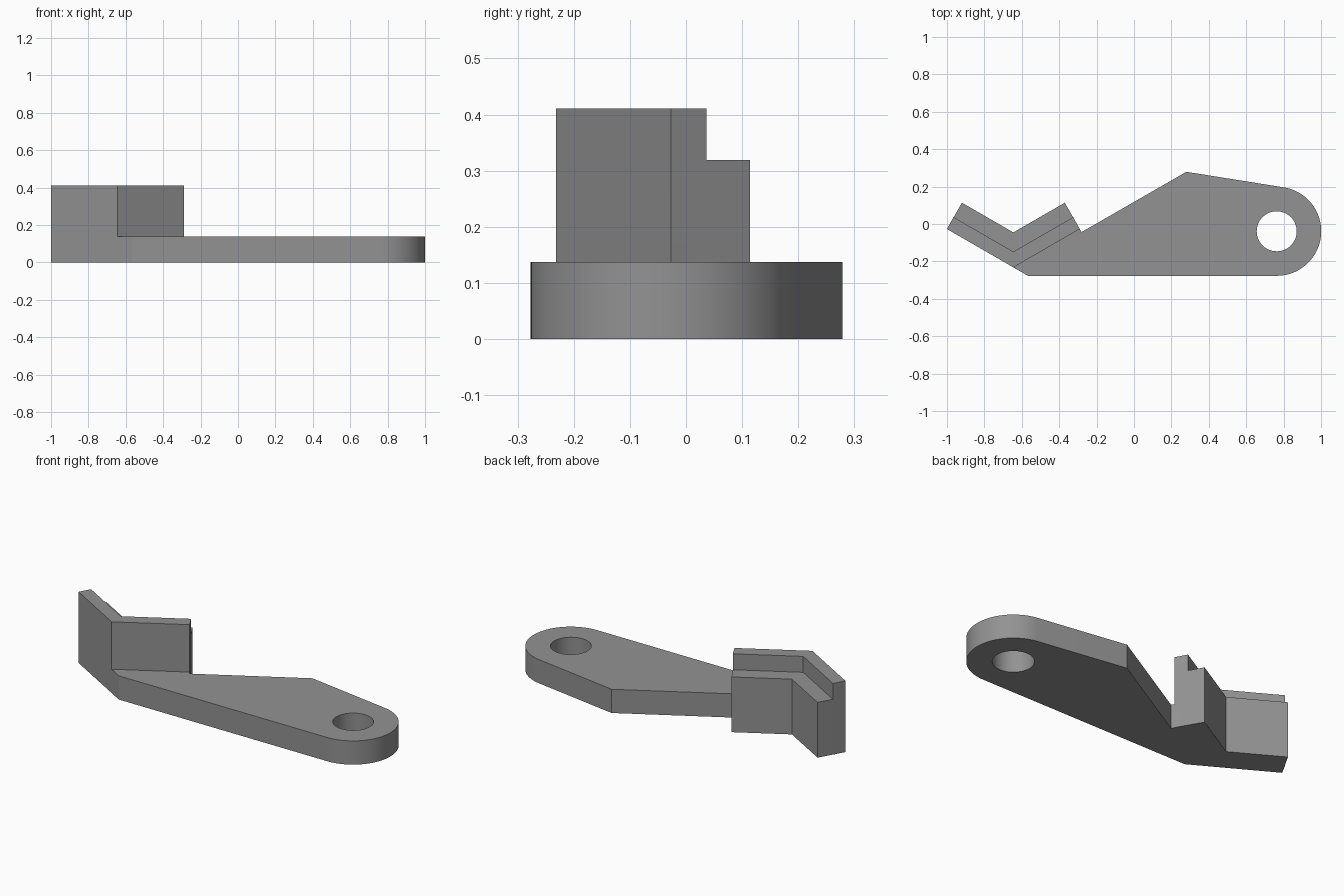
import bpy, bmesh, math

if "Cube" in bpy.data.objects:
    bpy.data.objects.remove(bpy.data.objects["Cube"])

T = math.tan(math.radians(30))
VX = -0.645                      # apex of the V-shaped jaw
CX, CY, R = 0.763, -0.039, 0.238  # rounded eye end
PLATE, STEP, TOP = 0.137, 0.319, 0.411

grey = bpy.data.materials.new("grey")
grey.diffuse_color = (0.29, 0.29, 0.29, 1)
grey.use_nodes = True
grey.node_tree.nodes["Principled BSDF"].inputs["Base Color"].default_value = grey.diffuse_color


def prism(name, outline, z0, z1):
    """Extrude a flat outline from z0 to z1."""
    bm = bmesh.new()
    face = bm.faces.new([bm.verts.new((x, y, z0)) for x, y in outline])
    ext = bmesh.ops.extrude_face_region(bm, geom=[face])
    bmesh.ops.translate(bm, vec=(0, 0, z1 - z0),
                        verts=[v for v in ext["geom"] if isinstance(v, bmesh.types.BMVert)])
    bmesh.ops.recalc_face_normals(bm, faces=bm.faces)
    me = bpy.data.meshes.new(name)
    bm.to_mesh(me)
    bm.free()
    ob = bpy.data.objects.new(name, me)
    bpy.context.collection.objects.link(ob)
    me.materials.append(grey)
    return ob


def combine(target, other, operation):
    """Apply a boolean and remove the helper."""
    bpy.context.view_layer.objects.active = target
    mod = target.modifiers.new("cut", "BOOLEAN")
    mod.operation, mod.object, mod.solver = operation, other, "EXACT"
    bpy.ops.object.modifier_apply(modifier=mod.name)
    bpy.data.objects.remove(other)


def chevron(front, back, ends):
    """V footprint between two parallel bent lines, given by apex heights and half widths."""
    f, b = ends
    return [(VX - f, front + f * T), (VX, front), (VX + f, front + f * T),
            (VX + b, back + b * T), (VX, back), (VX - b, back + b * T)]


def arc(r, a0, a1, n):
    return [(CX + r * math.cos(a0 + (a1 - a0) * i / n),
             CY + r * math.sin(a0 + (a1 - a0) * i / n)) for i in range(n + 1)]


# Flat arm: jaw floor, shoulder corner and rounded end tangent to both edges
FRONT, MID, BACK = -0.232, -0.148, -0.045
F, M, B = 0.355, 0.32, 0.275
shoulder = (0.28, 0.279)
dx, dy = shoulder[0] - CX, shoulder[1] - CY
tangent = math.atan2(dy, dx) - math.acos(R / math.hypot(dx, dy))
outline = [(VX - F, FRONT + F * T), (VX, FRONT),
           (VX + (FRONT - CY + R) / T, CY - R)]
outline += arc(R, -math.pi / 2, tangent, 48)
outline += [shoulder, (-0.28, -0.043), (VX + F, FRONT + F * T),
            (VX + B, BACK + B * T), (VX, BACK), (VX - B, BACK + B * T)]
arm = prism("stepped_arm", outline, 0, PLATE)

# Round hole through the eye
hole = prism("hole_cutter", arc(0.107, 0, 2 * math.pi * 47 / 48, 47), -0.1, 0.3)
combine(arm, hole, "DIFFERENCE")

# V jaw wall with a lower ledge behind it
jaw = prism("jaw", chevron(FRONT, BACK, (F, B)), 0, STEP)
wall = prism("jaw_wall", chevron(FRONT, MID, (F, M)), 0, TOP)
combine(jaw, wall, "UNION")
combine(arm, jaw, "UNION")

# Smooth the round surfaces, keep corners sharp
bpy.ops.object.select_all(action="DESELECT")
arm.select_set(True)
bpy.context.view_layer.objects.active = arm
bpy.ops.object.shade_smooth_by_angle(angle=math.radians(20))
